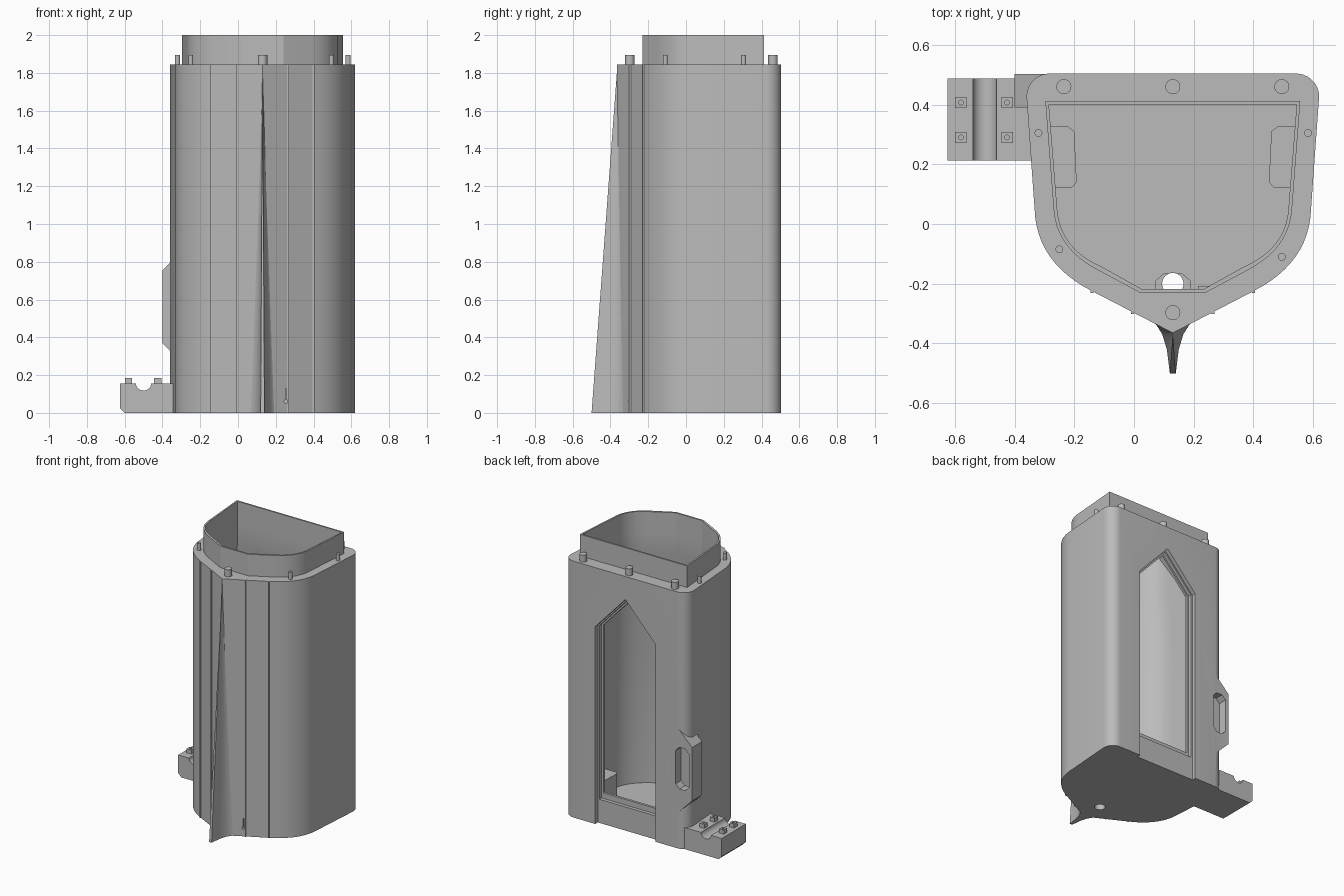
import bpy, bmesh, math
from mathutils import Vector

cube = bpy.data.objects.get("Cube")
if cube:
    bpy.data.objects.remove(cube, do_unlink=True)

CX = 0.13       # symmetry plane of the tower
TOP = 1.845     # height of the shoulder

grey = bpy.data.materials.new("light grey")
grey.use_nodes = True
grey.diffuse_color = (0.5, 0.5, 0.5, 1)
grey.node_tree.nodes["Principled BSDF"].inputs["Base Color"].default_value = (0.5, 0.5, 0.5, 1)


def loft(name, sections):
    """Skin a stack of equal-length point loops and cap both ends."""
    bm = bmesh.new()
    loops = [[bm.verts.new(p) for p in s] for s in sections]
    n = len(loops[0])
    for a, b in zip(loops, loops[1:]):
        for i in range(n):
            j = (i + 1) % n
            bm.faces.new((a[i], a[j], b[j], b[i]))
    bm.faces.new(loops[0])
    bm.faces.new(loops[-1])
    bmesh.ops.recalc_face_normals(bm, faces=bm.faces[:])
    me = bpy.data.meshes.new(name)
    bm.to_mesh(me)
    bm.free()
    ob = bpy.data.objects.new(name, me)
    bpy.context.collection.objects.link(ob)
    me.materials.append(grey)
    return ob


def prism_z(name, pts, z0, z1):
    return loft(name, [[(x, y, z) for x, y in pts] for z in (z0, z1)])


def prism_y(name, pts, y0, y1):
    return loft(name, [[(x, y, z) for x, z in pts] for y in (y0, y1)])


def ring(x, y, r, n=24):
    return [(x + r * math.cos(math.tau * i / n), y + r * math.sin(math.tau * i / n)) for i in range(n)]


def rect(x0, x1, y0, y1):
    return [(x0, y0), (x1, y0), (x1, y1), (x0, y1)]


def curve(a, b, c, n=12):
    a, b, c = Vector(a), Vector(b), Vector(c)
    return [tuple(a * (1 - t) ** 2 + b * 2 * t * (1 - t) + c * t * t) for t in (i / n for i in range(n + 1))]


def mirrored(half):
    """Full outline from a half profile given as offsets from the symmetry plane."""
    left = [(CX - x, y) for x, y in reversed(half) if x > 0]
    return [(CX + x, y) for x, y in half] + left


def collar_outline(d):
    return mirrored([(0.427 + d, 0.412 + d)]
                    + curve((0.4 + d, 0.06), (0.395 + d, -0.08), (0.25 + d, -0.155 - d))
                    + [(0.11 + d / 2, -0.23 - d)])


def gable(w, bottom, eave):
    return [(CX - w, bottom), (CX + w, bottom), (CX + w, eave), (CX, eave + w * 1.08), (CX - w, eave)]


def activate(ob):
    bpy.ops.object.select_all(action='DESELECT')
    ob.select_set(True)
    bpy.context.view_layer.objects.active = ob


def boolean(ob, other, op='DIFFERENCE', keep=False):
    mod = ob.modifiers.new("cut", 'BOOLEAN')
    mod.operation, mod.object, mod.solver = op, other, 'EXACT'
    activate(ob)
    bpy.ops.object.modifier_apply(modifier=mod.name)
    if not keep:
        bpy.data.objects.remove(other, do_unlink=True)


# Tower body: rounded back corners, curved flanks, pointed front
corner = [(0.413 + 0.077 * math.sin(math.radians(a)), 0.427 + 0.077 * math.cos(math.radians(a)))
          for a in range(0, 91, 10)]
body_half = corner + curve((0.463, 0.05), (0.457, -0.13), (0.27, -0.225)) + [(0, -0.365)]
body = prism_z("tower_body", mirrored(body_half), 0, TOP)

# Corner grip block on the back edge
grip = [(-0.4, 0.37), (-0.4, 0.755), (-0.29, 0.865), (-0.29, 0.26)]
boolean(body, prism_y("grip_block", grip, 0.39, 0.503), 'UNION')

# Collar around the top
collar = prism_z("top_collar", collar_outline(0), TOP - 0.002, 2.0)

# Hollow interior, narrowing towards the collar
levels = [(0.03, 0.02), (1.52, 0.02), (1.7, -0.012), (2.1, -0.012)]
cavity = loft("cavity_cutter", [[(x, y, z) for x, y in collar_outline(d)] for z, d in levels])
boolean(body, cavity, keep=True)
boolean(collar, cavity)

# Gabled doorway with stepped rebates, and a slot down to the ground
boolean(body, prism_y("slot_cutter", gable(0.24, -0.1, 1.42), 0.475, 0.6))
boolean(body, prism_y("rebate_cutter", gable(0.228, 0.17, 1.42), 0.45, 0.55))
boolean(body, prism_y("door_cutter", gable(0.212, 0.21, 1.42), 0.35, 0.55))

# Finger recess in the grip, small front drain and slit, floor hole
recess = [(-0.375, 0.46), (-0.345, 0.43), (-0.3, 0.43), (-0.27, 0.46),
          (-0.27, 0.7), (-0.3, 0.73), (-0.345, 0.73), (-0.375, 0.7)]
boolean(body, prism_y("recess_cutter", recess, 0.44, 0.6))
boolean(body, prism_y("drain_cutter", ring(0.255, 0.06, 0.011, 12), -0.4, -0.2))
boolean(body, prism_y("slit_cutter", rect(0.251, 0.258, 0.06, 0.13), -0.4, -0.27))
boolean(body, prism_z("floor_cutter", ring(CX, -0.2, 0.036), -0.1, 0.1))

# Boss around the floor hole
boss_pts = [(0.072, -0.255), (0.072, -0.19), (0.1, -0.165), (0.16, -0.165), (0.19, -0.19), (0.19, -0.255)]
boss = prism_z("floor_boss", boss_pts, 0.02, 0.1)
boolean(boss, prism_z("boss_cutter", ring(CX, -0.2, 0.036), -0.1, 0.2))
prism_z("floor_tab", rect(0.215, 0.265, -0.235, -0.207), 0.02, 0.1)

# Inner side blocks, with rounded inner corners
for side, label in ((1, "left"), (-1, "right")):
    pts = [(0.44, 0.12), (0.34, 0.12), (0.322, 0.14), (0.33, 0.31), (0.35, 0.326), (0.44, 0.326)]
    prism_z(label + "_inner_block", [(CX + side * x, y) for x, y in pts], 0.02, 0.2)

# Tapering prow fin
fin_half = [(0.0, -0.3), (0.085, -0.315), (0.055, -0.338), (0.035, -0.37), (0.02, -0.42), (0.01, -0.5)]
fin_pts = mirrored(fin_half)
loft("prow_fin", [[(x, y, 0) for x, y in fin_pts],
                  [(CX + (x - CX) * 0.01, -0.364 + (y + 0.364) * 0.01, 1.81) for x, y in fin_pts]])

# Thin vertical ribs on the front faces
for side in (1, -1):
    for dx, y in ((0.27, -0.225), (0.135, -0.295)):
        x = CX + side * dx
        prism_z("front_rib", rect(x - 0.005, x + 0.005, y - 0.006, y + 0.01), 0, TOP)

# Locating pegs on the shoulder
for x, y, r in ((-0.235, 0.46, 0.025), (CX, 0.46, 0.025), (0.495, 0.46, 0.025), (CX, -0.297, 0.025),
                (-0.32, 0.305, 0.013), (0.583, 0.305, 0.013), (-0.25, -0.085, 0.013), (0.495, -0.11, 0.013)):
    prism_z("shoulder_peg", ring(x, y, r), TOP - 0.01, 1.895)

# Side clamp with a rounded channel
channel = [(-0.5 + 0.04 * math.cos(math.radians(a)), 0.155 - 0.037 * math.sin(math.radians(a)))
           for a in range(0, 181, 15)]
clamp = [(-0.6, 0), (-0.33, 0), (-0.33, 0.155)] + channel + [(-0.625, 0.155), (-0.625, 0.025)]
prism_y("side_clamp", clamp, 0.212, 0.487)
for x in (-0.58, -0.425):
    for y in (0.29, 0.407):
        nub = prism_z("clamp_nub", rect(x - 0.019, x + 0.019, y - 0.019, y + 0.019), 0.15, 0.184)
        boolean(nub, prism_z("nub_cutter", ring(x, y, 0.008, 12), 0.16, 0.2))

# Smooth the curved walls while keeping hard edges
for ob in list(bpy.context.scene.objects):
    if ob.type == 'MESH':
        activate(ob)
        bpy.ops.object.shade_smooth_by_angle(angle=math.radians(25))
